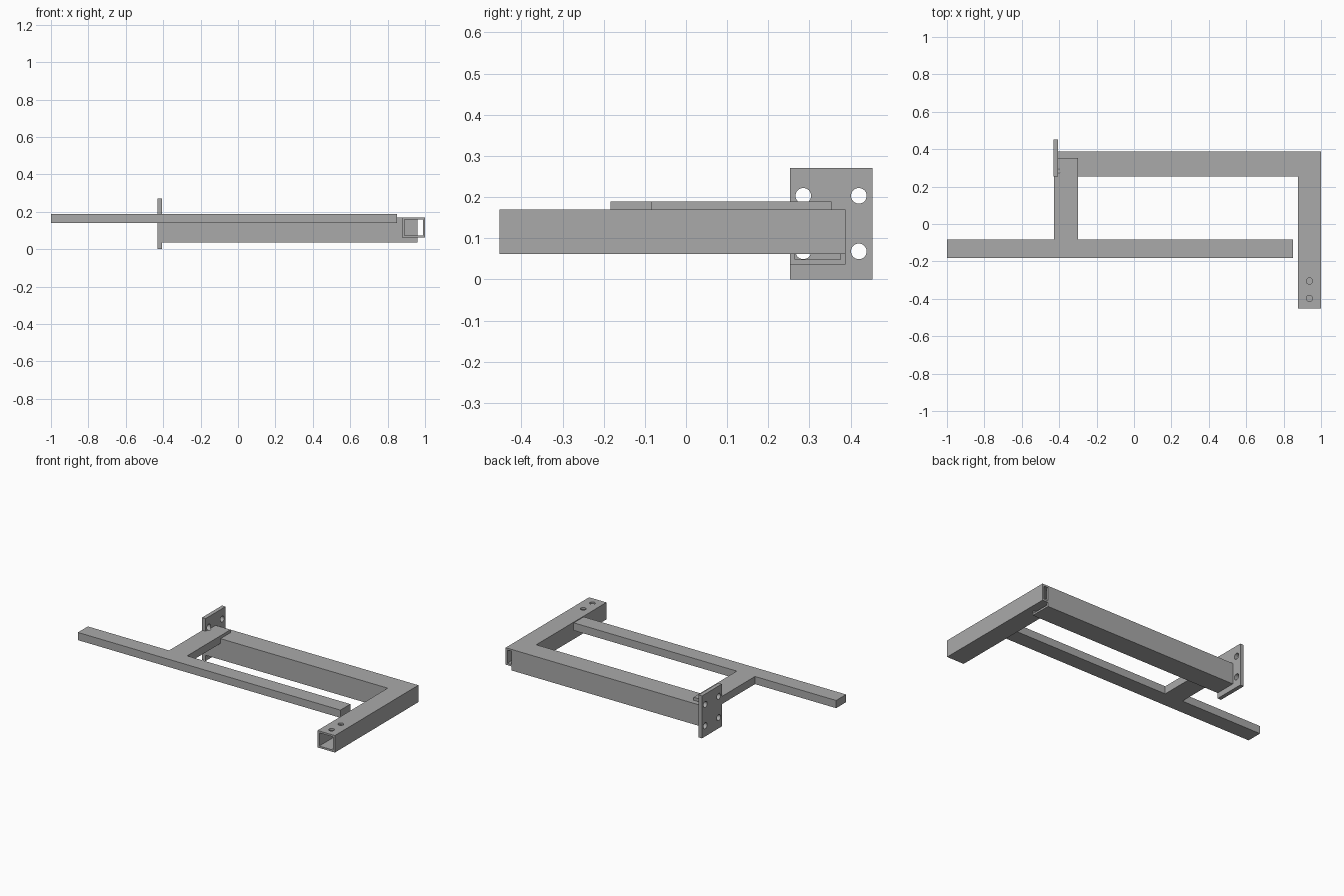
import bpy
import bmesh
from math import pi
from mathutils import Matrix, Vector

cube = bpy.data.objects.get("Cube")
if cube:
    bpy.data.objects.remove(cube, do_unlink=True)

GREY = (0.40, 0.40, 0.40, 1.0)
steel = bpy.data.materials.new("grey steel")
steel.use_nodes = True
steel.diffuse_color = GREY
steel.node_tree.nodes["Principled BSDF"].inputs["Base Color"].default_value = GREY


def make_object(name, bm):
    bmesh.ops.recalc_face_normals(bm, faces=bm.faces)
    mesh = bpy.data.meshes.new(name)
    bm.to_mesh(mesh)
    bm.free()
    mesh.materials.append(steel)
    obj = bpy.data.objects.new(name, mesh)
    bpy.context.collection.objects.link(obj)
    return obj


def box(name, low, high):
    low, high = Vector(low), Vector(high)
    bm = bmesh.new()
    place = Matrix.Translation((low + high) / 2) @ Matrix.Diagonal((high - low).to_4d())
    bmesh.ops.create_cube(bm, size=1, matrix=place)
    return make_object(name, bm)


def rod(centre, radius, length, axis):
    bm = bmesh.new()
    turn = Matrix.Rotation(pi / 2, 4, "Y") if axis == "x" else Matrix.Identity(4)
    bmesh.ops.create_cone(bm, cap_ends=True, segments=32, radius1=radius, radius2=radius,
                          depth=length, matrix=Matrix.Translation(centre) @ turn)
    return make_object("hole_cutter", bm)


def cut(target, cutter):
    """Subtract the cutter from the target, then discard the cutter."""
    cutter.hide_render = True
    mod = target.modifiers.new("cut", "BOOLEAN")
    mod.operation = "DIFFERENCE"
    mod.solver = "EXACT"
    mod.object = cutter
    bpy.context.view_layer.objects.active = target
    bpy.ops.object.modifier_apply(modifier=mod.name)
    bpy.data.objects.remove(cutter, do_unlink=True)


def tube(name, low, high, axis, wall=0.012):
    """Open-ended rectangular tube running along the given axis."""
    obj = box(name, low, high)
    grow = Vector((wall, wall, wall))
    grow[axis] = -0.05
    cut(obj, box("bore_cutter", Vector(low) + grow, Vector(high) - grow))
    return obj


# Main hollow beam and the hollow side arm it runs into
tube("main_beam", (-0.405, 0.253, 0.036), (0.96, 0.387, 0.17), 0)
arm = tube("side_arm", (0.878, -0.453, 0.062), (1.0, 0.387, 0.17), 1)
for y in (-0.305, -0.398):
    cut(arm, rod((0.938, y, 0.17), 0.017, 0.06, "z"))

# Mounting plate with four bolt holes
plate = box("mounting_plate", (-0.43, 0.253, 0), (-0.405, 0.453, 0.27))
holes = [(-0.42, y, z) for y in (0.285, 0.42) for z in (0.068, 0.203)]
for hole in holes:
    cut(plate, rod(hole, 0.019, 0.06, "x"))

# Solid T-shaped bar: long rail with a cross piece, extruded from one outline
outline = [(-1, -0.183), (0.85, -0.183), (0.85, -0.083), (-0.3, -0.083),
           (-0.3, 0.353), (-0.428, 0.353), (-0.428, -0.083), (-1, -0.083)]
bm = bmesh.new()
face = bm.faces.new([bm.verts.new((x, y, 0.14)) for x, y in outline])
side = bmesh.ops.extrude_face_region(bm, geom=[face])
bmesh.ops.translate(bm, vec=(0, 0, 0.049),
                    verts=[v for v in side["geom"] if isinstance(v, bmesh.types.BMVert)])
t_bar = make_object("t_bar", bm)
cut(t_bar, rod(holes[1], 0.019, 0.05, "x"))
